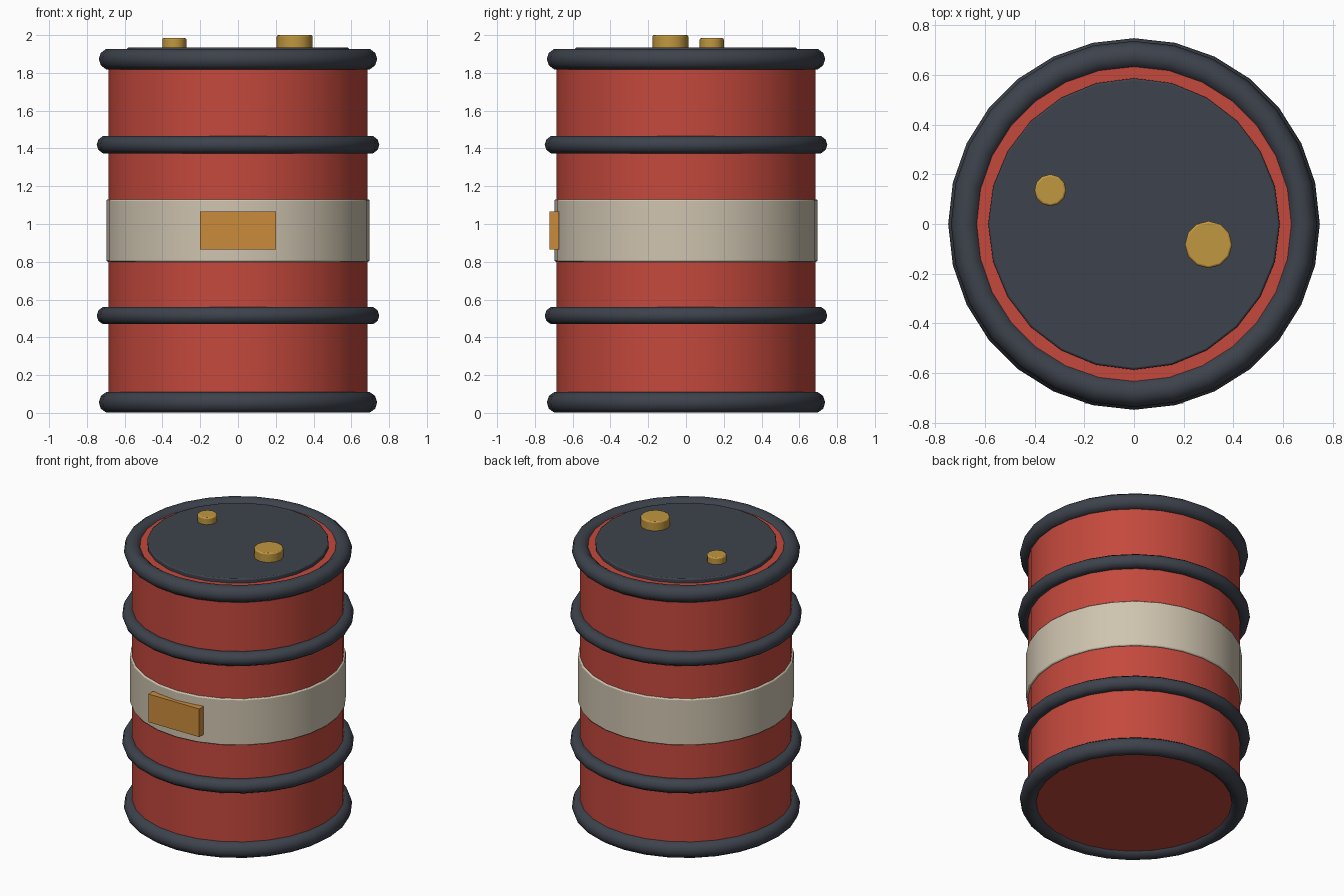
import bpy
from math import radians

cube = bpy.data.objects.get("Cube")
if cube:
    bpy.data.objects.remove(cube, do_unlink=True)


def material(name, r, g, b):
    m = bpy.data.materials.new(name)
    m.use_nodes = True
    m.diffuse_color = (r, g, b, 1)
    m.node_tree.nodes["Principled BSDF"].inputs["Base Color"].default_value = (r, g, b, 1)
    return m


red = material("red paint", 0.55, 0.066, 0.046)
dark = material("dark steel", 0.047, 0.055, 0.072)
cream = material("cream band", 0.62, 0.55, 0.43)
orange = material("orange label", 0.60, 0.26, 0.045)
brass = material("brass", 0.53, 0.31, 0.05)


def finish(name, mat, bevel=0.0):
    ob = bpy.context.object
    ob.name = name
    ob.data.materials.append(mat)
    if bevel:
        mod = ob.modifiers.new("Bevel", "BEVEL")
        mod.width = bevel
        mod.segments = 2
        mod.limit_method = "ANGLE"
        mod.angle_limit = radians(50)
    return ob


def drum(name, mat, radius, bottom, top, sides=28, x=0, y=0, bevel=0.008):
    bpy.ops.mesh.primitive_cylinder_add(vertices=sides, radius=radius, depth=top - bottom,
                                        location=(x, y, (top + bottom) / 2))
    bpy.ops.object.shade_smooth_by_angle(angle=radians(40))
    return finish(name, mat, bevel)


def hoop(name, z, major, minor):
    bpy.ops.mesh.primitive_torus_add(major_segments=28, minor_segments=10, major_radius=major,
                                     minor_radius=minor, location=(0, 0, z))
    bpy.ops.object.shade_smooth_by_angle(angle=radians(40))
    return finish(name, dark)


# Barrel shell and its painted band
drum("barrel_body", red, 0.685, 0.03, 1.905)
drum("middle_band", cream, 0.697, 0.80, 1.13)

# Rims at both ends, and two rolling hoops
for name, z in (("bottom_rim", 0.056), ("top_rim", 1.873)):
    hoop(name, z, 0.68, 0.057)
for name, z in (("lower_hoop", 0.515), ("upper_hoop", 1.42)):
    hoop(name, z, 0.70, 0.048)

# Lid with two filler caps
drum("lid", dark, 0.587, 1.88, 1.935, sides=24)
drum("large_cap", brass, 0.095, 1.92, 2.0, sides=12, x=0.30, y=-0.083)
drum("small_cap", brass, 0.064, 1.92, 1.984, sides=12, x=-0.337, y=0.136)

# Front label plate
bpy.ops.mesh.primitive_cube_add(size=1, location=(0, -0.697, 0.966))
bpy.context.object.scale = (0.4, 0.05, 0.2)
finish("front_label", orange)
